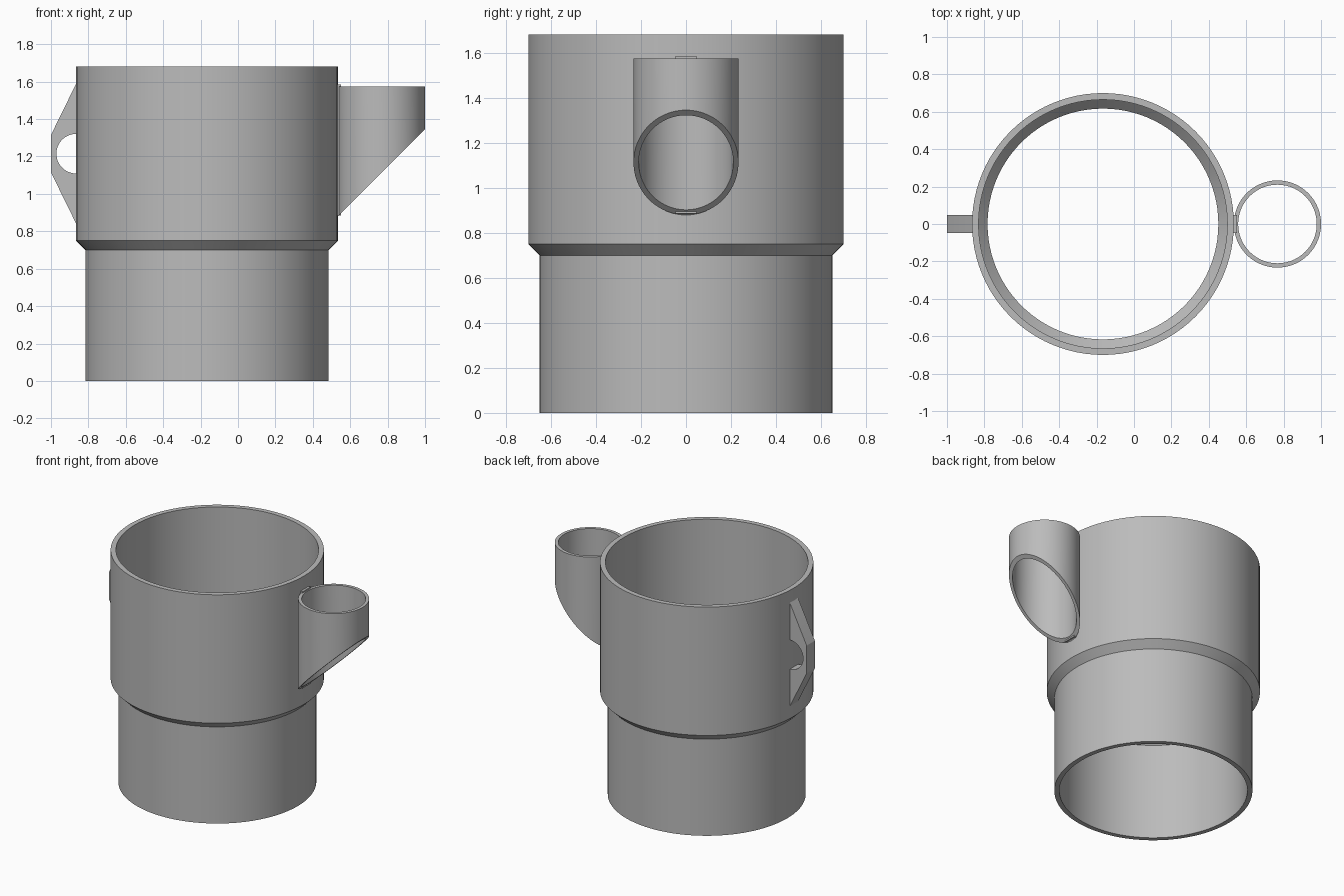
import bpy, bmesh, math

cube = bpy.data.objects.get("Cube")
if cube:
    bpy.data.objects.remove(cube, do_unlink=True)

SIDES = 96
BODY_X, TUBE_X = -0.166, 0.767

grey = bpy.data.materials.new("plain grey")
grey.use_nodes = True
grey.diffuse_color = (0.5, 0.5, 0.5, 1)
grey.node_tree.nodes["Principled BSDF"].inputs["Base Color"].default_value = (0.5, 0.5, 0.5, 1)


def finish(name, bm):
    """Turn a bmesh into a grey object with smooth curves and sharp edges."""
    bmesh.ops.recalc_face_normals(bm, faces=bm.faces)
    mesh = bpy.data.meshes.new(name)
    bm.to_mesh(mesh)
    bm.free()
    mesh.materials.append(grey)
    obj = bpy.data.objects.new(name, mesh)
    bpy.context.collection.objects.link(obj)
    bpy.ops.object.select_all(action="DESELECT")
    obj.select_set(True)
    bpy.context.view_layer.objects.active = obj
    bpy.ops.object.shade_smooth_by_angle(angle=math.radians(25))
    return obj


def lathe(profile, x):
    """Revolve a closed (radius, z) profile around a vertical axis at x."""
    bm = bmesh.new()
    rings = []
    for i in range(SIDES):
        a = math.tau * i / SIDES
        rings.append([bm.verts.new((x + r * math.cos(a), r * math.sin(a), z)) for r, z in profile])
    n = len(profile)
    for i, ring in enumerate(rings):
        nxt = rings[(i + 1) % SIDES]
        for j in range(n):
            k = (j + 1) % n
            bm.faces.new((ring[j], nxt[j], nxt[k], ring[k]))
    return bm


def plate(outline, half_width):
    """Extrude an (x, z) outline symmetrically along y."""
    bm = bmesh.new()
    face = bm.faces.new([bm.verts.new((x, -half_width, z)) for x, z in outline])
    new = bmesh.ops.extrude_face_region(bm, geom=[face])["geom"]
    verts = [v for v in new if isinstance(v, bmesh.types.BMVert)]
    bmesh.ops.translate(bm, verts=verts, vec=(0, 2 * half_width, 0))
    return bm


# Open stepped sleeve: wide upper part, narrow lower part
finish("stepped_sleeve", lathe([
    (0.65, 0), (0.65, 0.70), (0.70, 0.75), (0.70, 1.68),
    (0.665, 1.68), (0.665, 0.75), (0.617, 0.70), (0.617, 0)], BODY_X))

# Side tube with its lower end cut at 45 degrees
bm = lathe([(0.233, 0), (0.233, 1.575), (0.21, 1.575), (0.21, 0)], TUBE_X)
for v in bm.verts:
    if v.co.z < 0.5:
        v.co.z = v.co.x + 0.345
finish("side_tube", bm)

# Narrow strip joining tube and sleeve
finish("tube_joint", plate([(0.52, 0.885), (0.55, 0.885), (0.55, 1.585), (0.52, 1.585)], 0.047))

# Flat lug with a half-round finger hole against the sleeve
WALL, MID = -0.865, 1.215
outline = [(-0.85, 0.82), (WALL, 0.84), (-1, 1.115), (-1, 1.315), (WALL, 1.59), (-0.85, 1.61)]
hole = [(-0.85, MID + 0.106)]
for i in range(25):
    a = math.pi * (0.5 + i / 24)
    hole.append((WALL + 0.106 * math.cos(a), MID + 0.106 * math.sin(a)))
hole.append((-0.85, MID - 0.106))
finish("side_lug", plate(outline + hole, 0.047))
